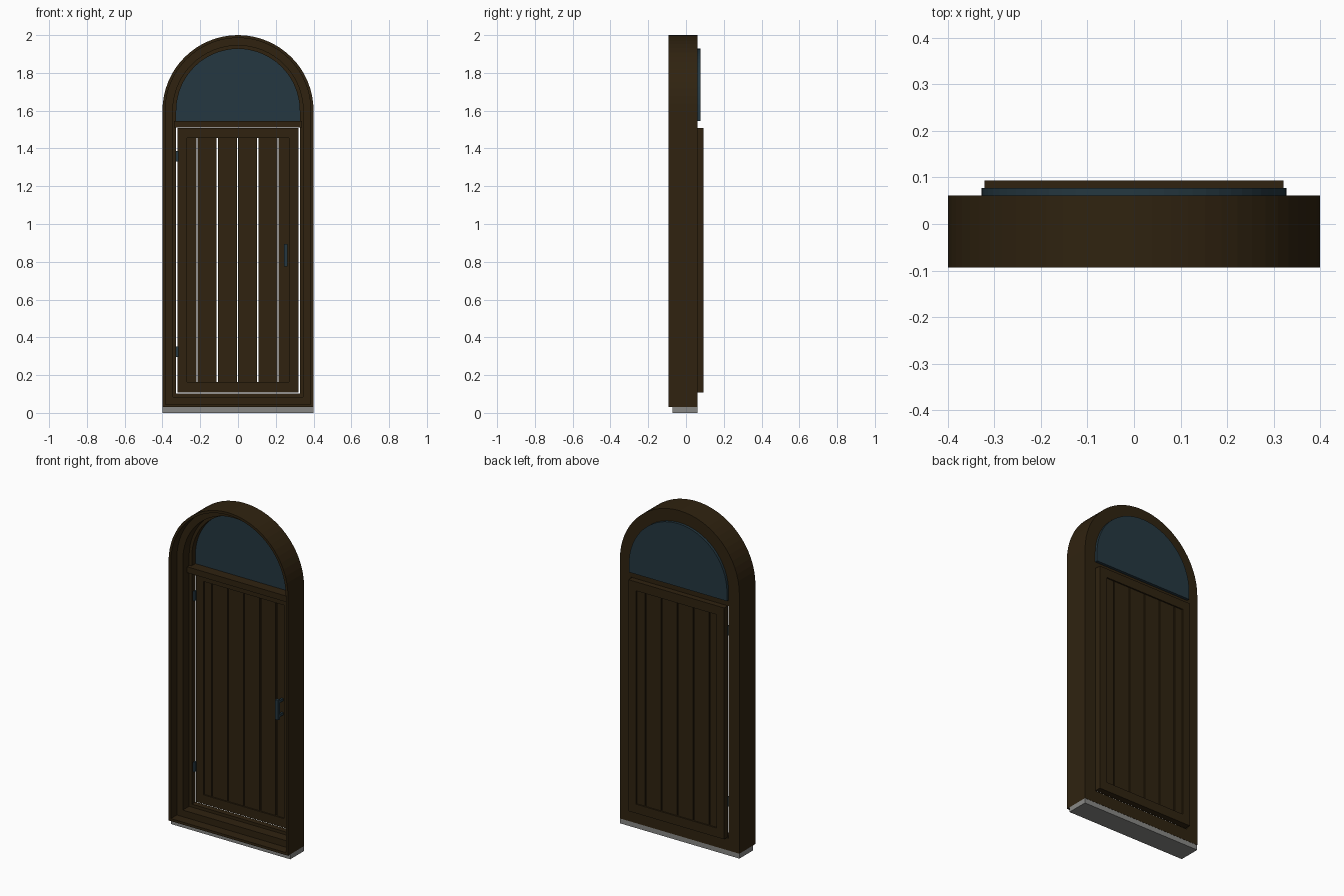
import bpy, bmesh, math

if "Cube" in bpy.data.objects:
    bpy.data.objects.remove(bpy.data.objects["Cube"])


def material(name, rgb):
    m = bpy.data.materials.new(name)
    m.diffuse_color = (*rgb, 1)
    m.use_nodes = True
    m.node_tree.nodes["Principled BSDF"].inputs["Base Color"].default_value = m.diffuse_color
    return m


WOOD = material("dark_wood", (0.029, 0.0165, 0.005))
BLUE = material("dark_blue_glass", (0.018, 0.039, 0.052))
STONE = material("grey_stone", (0.25, 0.25, 0.24))

SPRING, RADIUS, SEGS = 1.6, 0.4, 32


def finish(bm, name, mat):
    bmesh.ops.recalc_face_normals(bm, faces=bm.faces[:])
    me = bpy.data.meshes.new(name)
    bm.to_mesh(me)
    bm.free()
    me.materials.append(mat)
    ob = bpy.data.objects.new(name, me)
    bpy.context.collection.objects.link(ob)
    return ob


def boxes(name, mat, items):
    """One object from boxes given as (x0, x1, y0, y1, z0, z1)."""
    bm = bmesh.new()
    for x0, x1, y0, y1, z0, z1 in items:
        vs = bmesh.ops.create_cube(bm, size=1)["verts"]
        for v in vs:
            v.co = (x0 + (v.co.x + 0.5) * (x1 - x0),
                    y0 + (v.co.y + 0.5) * (y1 - y0),
                    z0 + (v.co.z + 0.5) * (z1 - z0))
    return finish(bm, name, mat)


def arch(radius, bottom):
    """Arched outline as (x, z) points."""
    pts = [(-radius, bottom), (radius, bottom)]
    for i in range(SEGS + 1):
        a = math.pi * i / SEGS
        pts.append((radius * math.cos(a), SPRING + radius * math.sin(a)))
    return pts


def sweep(name, mat, rings, closed):
    """Bridge arched rings given as (radius, bottom, y)."""
    bm = bmesh.new()
    loops = [[bm.verts.new((x, y, z)) for x, z in arch(r, b)] for r, b, y in rings]
    n = len(loops[0])
    pairs = list(zip(loops, loops[1:]))
    if closed:
        pairs.append((loops[-1], loops[0]))
    else:
        bm.faces.new(loops[0])
        bm.faces.new(loops[-1])
    for a, b in pairs:
        for i in range(n):
            j = (i + 1) % n
            bm.faces.new((a[i], a[j], b[j], b[i]))
    return finish(bm, name, mat)


# Arched frame with stepped front, swept from (inset, y) profile
profile = [(0, 0.061), (0, -0.093), (0.015, -0.093), (0.015, -0.035),
           (0.055, -0.035), (0.055, 0.025), (0.073, 0.025), (0.073, 0.061)]
sweep("arched_frame", WOOD, [(RADIUS - o, 0.03 + o, y) for o, y in profile], True)

# Stone sill under the frame
boxes("sill", STONE, [(-0.4, 0.4, -0.071, 0.06, 0, 0.03)])

# Transom bar and fanlight glass
boxes("transom", WOOD, [(-0.34, 0.34, 0.0, 0.06, 1.51, 1.546)])
sweep("fanlight_glass", BLUE, [(0.328, 1.546, 0.06), (0.328, 1.546, 0.077)], False)

# Door stiles and rails
F, B = 0.055, 0.093
boxes("door_frame", WOOD, [
    (-0.321, -0.27, F, B, 0.108, 1.509),
    (0.27, 0.321, F, B, 0.108, 1.509),
    (-0.27, 0.27, F, B, 0.108, 0.163),
    (-0.27, 0.27, F, B, 1.455, 1.509)])

# Vertical planks with narrow open slits
slits = [-0.217 + 0.1073 * i for i in range(5)]
gap = 0.0035
left = [-0.27] + [s + gap for s in slits]
right = [s - gap for s in slits] + [0.27]
boxes("door_planks", WOOD, [(a, b, F + 0.008, B - 0.008, 0.163, 1.455)
                            for a, b in zip(left, right)])

# Pull handle with two posts
boxes("door_handle", BLUE, [(0.243, 0.263, 0.008, 0.026, 0.775, 0.895)] +
      [(0.247, 0.259, 0.026, F + 0.009, z, z + 0.015) for z in (0.785, 0.87)])

# Hinges
for name, z in (("lower_hinge", 0.295), ("upper_hinge", 1.33)):
    boxes(name, BLUE, [(-0.331, -0.315, 0.038, 0.06, z, z + 0.057)])
